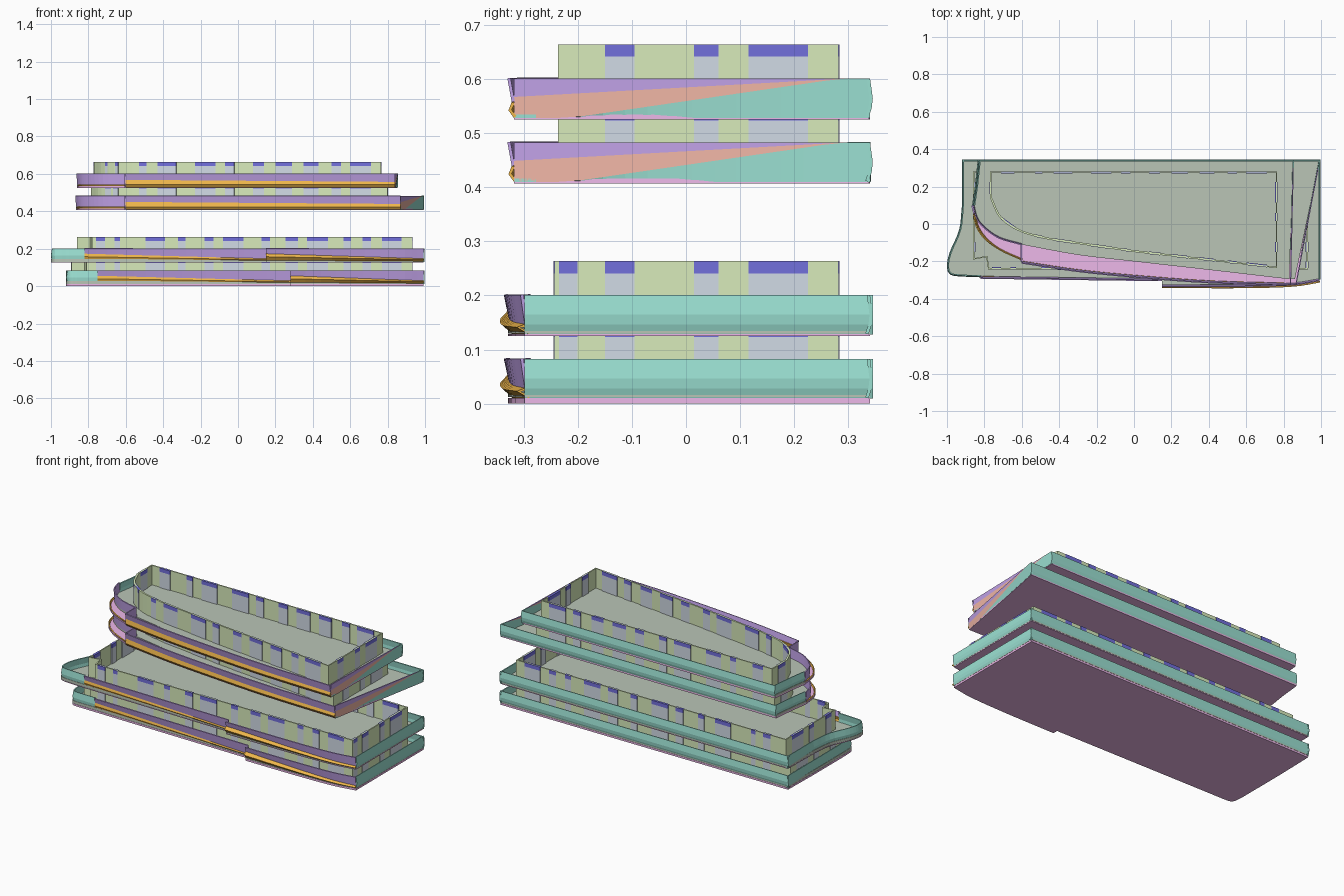
import bpy, bmesh
from mathutils import Vector

if "Cube" in bpy.data.objects:
    bpy.data.objects.remove(bpy.data.objects["Cube"])

COL = dict(wall=(.69, .83, .50), teal=(.33, .75, .65), purple=(.53, .36, .80), orange=(.86, .47, .07),
           salmon=(.87, .47, .38), glass=(.64, .71, .79), transom=(.17, .16, .72),
           floor=(.49, .56, .47), soffit=(.85, .48, .82))
MAT = {}
for k, c in COL.items():
    MAT[k] = bpy.data.materials.new(k)
    MAT[k].diffuse_color = (*c, 1)


def make(name, bm, mat):
    me = bpy.data.meshes.new(name)
    bm.to_mesh(me)
    bm.free()
    ob = bpy.data.objects.new(name, me)
    me.materials.append(MAT[mat])
    bpy.context.collection.objects.link(ob)
    return ob


def curve(pts, n=4):
    """Catmull-Rom resampling of a plan polyline"""
    p = [Vector(q) for q in pts]
    p = [2 * p[0] - p[1]] + p + [2 * p[-1] - p[-2]]
    out = []
    for a, b, c, d in zip(p, p[1:], p[2:], p[3:]):
        for i in range(n):
            t = i / n
            out.append(.5 * (2*b + (c-a)*t + (2*a - 5*b + 4*c - d)*t*t + (3*b - a - 3*c + d)*t**3))
    return [tuple(v) for v in out + [p[-2]]]


def line(a, b, n=16):
    return [tuple(Vector(a).lerp(Vector(b), i / n)) for i in range(n + 1)]


def plate(name, outline, z0, z1, mat):
    bm = bmesh.new()
    f = bm.faces.new([bm.verts.new((x, y, z0)) for x, y in outline])
    r = bmesh.ops.extrude_face_region(bm, geom=[f])
    bmesh.ops.translate(bm, vec=(0, 0, z1 - z0), verts=[v for v in r['geom'] if isinstance(v, bmesh.types.BMVert)])
    bmesh.ops.recalc_face_normals(bm, faces=bm.faces)
    return make(name, bm, mat)


def strip(name, path, rows, mat, thick=.006):
    """Upright band along a counter-clockwise path; rows = (outward offset, z), z may be a function of t"""
    p = [Vector(q) for q in path]
    acc = [0]
    for a, b in zip(p, p[1:]):
        acc.append(acc[-1] + (b - a).length)
    bm = bmesh.new()
    grid = []
    for i, q in enumerate(p):
        d = (p[min(i + 1, len(p) - 1)] - p[max(i - 1, 0)]).normalized()
        t = acc[i] / acc[-1]
        grid.append([bm.verts.new((q.x + d.y * o, q.y - d.x * o, z(t) if callable(z) else z)) for o, z in rows])
    for a, b in zip(grid, grid[1:]):
        for j in range(len(rows) - 1):
            bm.faces.new((a[j], b[j], b[j + 1], a[j + 1]))
    bmesh.ops.remove_doubles(bm, verts=bm.verts, dist=1e-5)
    ob = make(name, bm, mat)
    m = ob.modifiers.new('thickness', 'SOLIDIFY')
    m.thickness, m.offset = thick, -1
    return ob


def panels(name, spans, z0, z1, mat):
    """Thin boxes between plan points, all in one mesh"""
    bm = bmesh.new()
    for a, b in spans:
        a, b = Vector(a), Vector(b)
        d = (b - a).normalized()
        n = Vector((d.y, -d.x))
        q = [a + n * .002, b + n * .002, b - n * .012, a - n * .012]
        lo = [bm.verts.new((*v, z0)) for v in q]
        hi = [bm.verts.new((*v, z1)) for v in q]
        bm.faces.new(lo[::-1])
        bm.faces.new(hi)
        for i in range(4):
            j = (i + 1) % 4
            bm.faces.new((lo[i], lo[j], hi[j], hi[i]))
    make(name, bm, mat)


def walls(tag, b, left, front, right, wins, side_wins, left_wins):
    """left runs back to front, front runs left to right; right and back are straight"""
    z0, z1, zt = b + .018, b + .1355, b + .113
    back = .282
    loop = left + front + [(right, back), left[0]]
    strip(tag + '_wall', loop, [(0, z0), (0, z1)], 'wall', .01)

    def fy(x):
        for (x0, y0), (x1, y1) in zip(front, front[1:]):
            if x0 <= x <= x1:
                return y0 + (y1 - y0) * (x - x0) / (x1 - x0)
        return front[0][1]
    spans = [((u, fy(u)), (v, fy(v))) for u, v in wins]
    spans += [((v, back), (u, back)) for u, v in wins]
    spans += [((right, u), (right, v)) for u, v in side_wins]
    spans += [((left[0][0], v), (left[0][0], u)) for u, v in left_wins]
    panels(tag + '_window_glass', spans, z0, zt, 'glass')
    panels(tag + '_window_transom', spans, zt, z1, 'transom')


H = .073
BULGE = lambda b: [(-.008, b), (-.002, b + .018), (0, b + H * .5), (-.005, b + H)]
SIDE = [(-.15, -.095), (.015, .06), (.115, .225)]
LOW_WINS = [(-.76, -.71), (-.66, -.63), (-.495, -.39), (-.32, -.28), (-.18, -.13), (-.08, .03),
            (.125, .17), (.255, .32), (.37, .48), (.565, .605), (.665, .71), (.77, .875)]
UP_WINS = [(-.71, -.64), (-.53, -.49), (-.43, -.33), (-.23, -.12), (-.07, -.02), (.08, .14),
           (.2, .29), (.35, .43), (.5, .55), (.6, .71)]


def lower_level(tag, b, west, start, step, wall_x, under):
    front_a = line((start, -.285), (step, -.298))
    front_b = curve([(step, -.328), (.6, -.328), (.85, -.32), (.992, -.298)])
    outline = west + front_a + front_b + [(.992, .34), (-.915, .34)]
    plate(tag + '_floor', outline, b + .002, b + .018, 'floor')
    plate(tag + '_soffit', outline, b - under, b + .001, 'soffit')
    # plain edge band: right, back, left
    ring = [(.998, -.298), (.998, .345), (-.92, .345)]
    for n, p in (('right', ring[:2]), ('back', ring[1:]), ('left', [ring[2]] + west + [front_a[0]])):
        strip(f'{tag}_edge_{n}', p, BULGE(b), 'teal')
    # front parapets: leaning upper band over a tapering ledge
    for n, p, o in (('a', front_a, .004), ('b', front_b, .015)):
        top = lambda t: b + H * (.62 - .36 * t)
        mid = lambda t: b + H * (.40 - .22 * t)
        strip(f'{tag}_parapet_{n}', p, [(0, top), (.008, b + H)], 'purple')
        strip(f'{tag}_ledge_{n}', p, [(-.008, b), (o, mid), (0, top)], 'orange')
    left = [(wall_x, .282), (wall_x, -.19), (wall_x + .07, -.178)]
    front = [(wall_x + .08, -.243), (.93, -.243)]
    walls(tag, b, left, front, .93, LOW_WINS, SIDE + [(-.235, -.2)], SIDE)


def upper_level(tag, b, dx, corner, back_x, wall_l, wall_r):
    west = [(-.83 + dx, .34), (-.845 + dx, .2), (-.86 + dx, .1)]
    nose = curve([west[2], (-.845 + dx, .0), (-.8 + dx, -.075), (-.72, -.14), (-.6, -.195)])
    front = curve([(-.6, -.2), (-.3, -.245), (0, -.275), (.4, -.305), (corner, -.318)])
    inner = curve([west[2], (-.84 + dx, .03), (-.8 + dx, -.02), (-.72, -.075), (-.6, -.11)])
    inner_f = curve([(-.6, -.11), (-.3, -.165), (0, -.2), (.4, -.245), (corner - .01, -.295)])
    east = line((corner, -.318), (back_x, .34))
    tail = [(back_x - .004, .338)]
    plate(tag + '_soffit', west[:2] + nose + front + tail, b - .003, b + .006, 'soffit')
    plate(tag + '_floor', west[:2] + inner + inner_f[1:] + tail, b + .006, b + .018, 'floor')
    strip(tag + '_edge_left', west, BULGE(b), 'teal')
    strip(tag + '_edge_back', [(back_x, .345), (-.83 + dx, .345)], BULGE(b), 'teal')
    # rounded nose: low outer rim, tall band set back
    strip(tag + '_nose_rim', nose, [(-.006, b), (0, b + .012)], 'orange')
    strip(tag + '_nose_parapet', inner, [(0, b + .015), (.004, b + H)], 'purple')
    strip(tag + '_nose_return', [(-.6, -.11), (-.6, -.2)][::-1], [(0, b), (0, b + H)], 'purple')
    # long front parapet
    top = lambda t: b + H * (.55 - .15 * t)
    strip(tag + '_front_ledge', front, [(0, b), (.01, b + .014), (.004, top)], 'orange')
    strip(tag + '_front_parapet', front, [(.004, top), (.012, b + H)], 'purple')
    # right end: three colours twisting from front to back
    clamp = lambda v: max(0, min(1, v))
    z1 = lambda t: b + H * clamp((t - .16) / .76)
    z2 = lambda t: max(z1(t), b + H * clamp(.53 + .5 * t))
    strip(tag + '_right_lower', east, [(-.002, b), (0, z1)], 'teal')
    strip(tag + '_right_middle', east, [(0, z1), (0, z2)], 'salmon')
    strip(tag + '_right_upper', east, [(0, z2), (0, b + H)], 'purple')
    left = [(wall_l, .282)]
    fr = curve([(wall_l, .14), (wall_l + .055, .03), (-.6, -.045), (-.45, -.085)]) + [(0, -.15), (wall_r, -.236)]
    walls(tag, b, left, fr, wall_r, UP_WINS, SIDE, [(.16, .225)])


# lower pair of storeys
lower_level('storey_1', .01, curve([(-.92, .1), (-.92, -.1), (-.918, -.24), (-.9, -.278), (-.86, -.284)]),
            -.75, .28, -.89, .01)
lower_level('storey_2', .128, curve([(-.92, .1), (-.935, -.03), (-.985, -.15), (-1, -.225), (-.98, -.272), (-.9, -.282)]),
            -.82, .15, -.86, .003)
# upper pair of storeys
upper_level('storey_3', .41, -.006, .87, .995, -.785, .8)
upper_level('storey_4', .528, 0, .84, .855, -.77, .765)

for m in bpy.data.materials:
    if m.users and not m.is_grease_pencil:
        m.use_nodes = True
        m.node_tree.nodes["Principled BSDF"].inputs["Base Color"].default_value = m.diffuse_color
